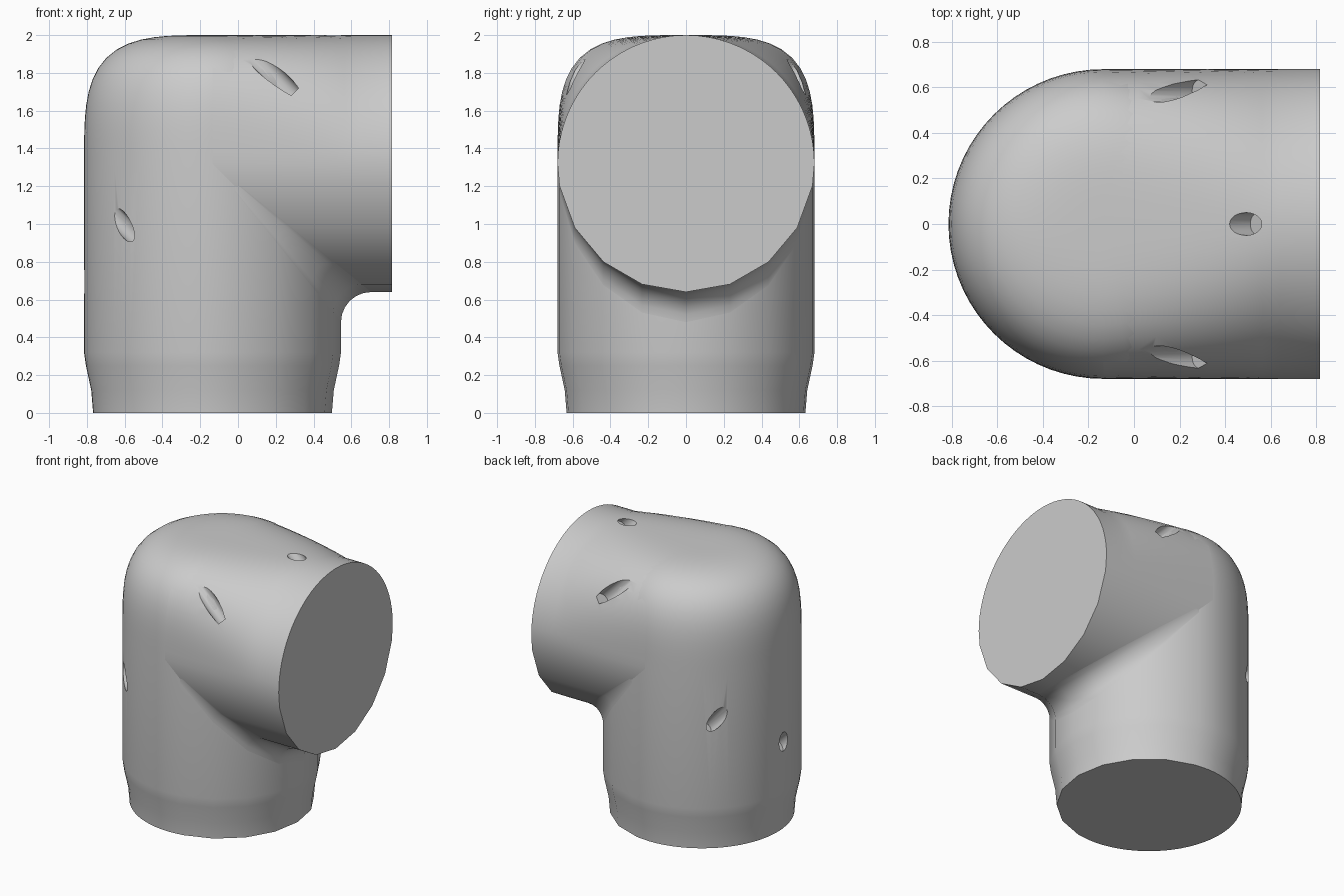
import bpy, bmesh
from math import sin, cos, radians, pi, sqrt
from mathutils import Vector

if "Cube" in bpy.data.objects:
    bpy.data.objects.remove(bpy.data.objects["Cube"])

R = 0.68                      # pipe radius
CORNER = Vector((-0.135, 0, 1.32))   # where the two pipe axes meet
BULGE = 3.6                   # squareness of the domed corner
FADE = 0.775                  # distance over which the bulge fades out

# fine steps on the outer side, coarse steps on the inner side
ANGLES = [radians(a) for a in list(range(0, 181, 5)) + list(range(190, 360, 20))]

grey = bpy.data.materials.new("light_grey")
grey.use_nodes = True
grey.diffuse_color = (0.6, 0.6, 0.6, 1)
grey.node_tree.nodes["Principled BSDF"].inputs["Base Color"].default_value = (0.6, 0.6, 0.6, 1)


def loft(name, rings):
    """Skin closed rings of points and cap both ends."""
    bm = bmesh.new()
    rows = [[bm.verts.new(p) for p in ring] for ring in rings]
    n = len(rows[0])
    for a, b in zip(rows, rows[1:]):
        for i in range(n):
            j = (i + 1) % n
            bm.faces.new((a[i], a[j], b[j], b[i]))
    bm.faces.new(rows[0])
    bm.faces.new(rows[-1])
    bmesh.ops.remove_doubles(bm, verts=bm.verts, dist=1e-5)
    bmesh.ops.recalc_face_normals(bm, faces=bm.faces)
    mesh = bpy.data.meshes.new(name)
    bm.to_mesh(mesh)
    bm.free()
    mesh.materials.append(grey)
    ob = bpy.data.objects.new(name, mesh)
    bpy.context.collection.objects.link(ob)
    return ob


def squircle(a, n):
    return R / (abs(cos(a)) ** n + abs(sin(a)) ** n) ** (1 / n)


# upright pipe: narrowed foot, straight wall, domed top
profile = [(0.632, 0), (0.642, 0.12), (0.67, 0.25), (R, 0.32)]
for k in range(0, 90, 5):
    a = radians(k)
    d = squircle(a, BULGE)
    profile.append((d * cos(a), CORNER.z + d * sin(a)))
profile.append((0.004, CORNER.z + R))
upright = loft("upright_pipe", [
    [(CORNER.x - r * sin(a), r * cos(a), z) for a in ANGLES] for r, z in profile])

# side pipe: upper half eases from the dome section to a circle
rings = []
for k in range(11):
    n = BULGE + (2 - BULGE) * k / 10
    ring = []
    for a in ANGLES:
        d = squircle(a, n) if sin(a) > 0 else R
        ring.append((CORNER.x + FADE * k / 10, d * cos(a), CORNER.z + d * sin(a)))
    rings.append(ring)
rings.append([(0.816, p[1], p[2]) for p in rings[-1]])
side = loft("side_pipe", rings)

# rounded inner corner between the pipes
rings = []
for t in [0] + list(range(10, 180, 20)) + [180]:
    s = sin(radians(t))
    y, x0, z0, f = R * cos(radians(t)), CORNER.x + R * s, CORNER.z - R * s, 0.16 * s
    ring = [(x0 - 0.03 * s, y, z0 + 0.03 * s)]
    for k in range(7):
        b = k * pi / 12
        ring.append((x0 + f - f * cos(b), y, z0 - f + f * sin(b)))
    rings.append(ring)
# taper the closed ends so they vanish into the pipes
fillet = loft("inner_fillet", rings[1:-1])

# blind screw holes, all drilled along the diagonal
axis = Vector((1, 0, -1)).normalized()
across = Vector((1, 0, 1)).normalized()
holes = [(0.923, 0), (0.562, 0.585), (0.562, -0.585),
         (-0.562, 0.49), (-0.562, -0.49), (-0.923, 0)]
for w, y in holes:
    base = CORNER + across * w + Vector((0, y, 0))
    circle = [0.05 * (across * cos(i * pi / 12) + Vector((0, 1, 0)) * sin(i * pi / 12))
              for i in range(24)]
    cutter = loft("hole_cutter", [[base + axis * s + c for c in circle] for s in (-0.5, 0.04)])
    cutter.hide_render = True
    for ob in (upright, side):
        mod = ob.modifiers.new("hole", "BOOLEAN")
        mod.operation = "DIFFERENCE"
        mod.solver = "EXACT"
        mod.object = cutter
        bpy.context.view_layer.objects.active = ob
        bpy.ops.object.modifier_apply(modifier=mod.name)
    bpy.data.objects.remove(cutter)

# smooth shading with crisp rims
bpy.ops.object.select_all(action="DESELECT")
for ob in (upright, side, fillet):
    ob.select_set(True)
bpy.context.view_layer.objects.active = upright
bpy.ops.object.shade_smooth_by_angle(angle=radians(32))
